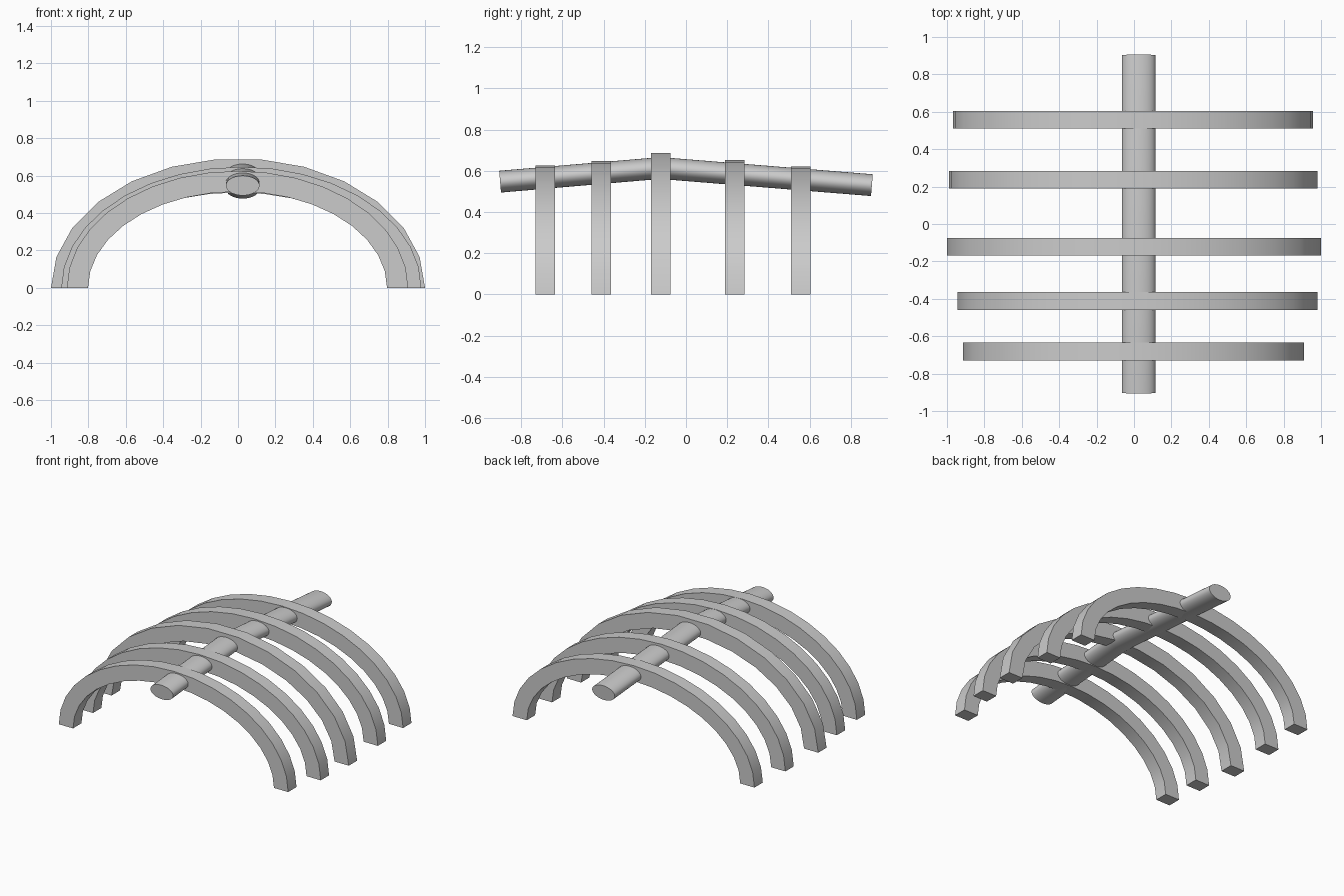
import bpy, bmesh
from math import pi, sin, cos, atan2
from mathutils import Vector

if "Cube" in bpy.data.objects:
    bpy.data.objects.remove(bpy.data.objects["Cube"])


def finish(name, bm, angle):
    bmesh.ops.recalc_face_normals(bm, faces=bm.faces)
    mesh = bpy.data.meshes.new(name)
    bm.to_mesh(mesh)
    bm.free()
    obj = bpy.data.objects.new(name, mesh)
    bpy.context.collection.objects.link(obj)
    bpy.ops.object.select_all(action='DESELECT')
    obj.select_set(True)
    bpy.context.view_layer.objects.active = obj
    bpy.ops.object.shade_smooth_by_angle(angle=angle)
    return obj


def sweep(name, rings, angle):
    """Skin a list of closed rings and cap both ends."""
    bm = bmesh.new()
    loops = [[bm.verts.new(p) for p in ring] for ring in rings]
    n = len(loops[0])
    for a, b in zip(loops, loops[1:]):
        for i in range(n):
            j = (i + 1) % n
            bm.faces.new((a[i], a[j], b[j], b[i]))
    bm.faces.new(loops[0])
    bm.faces.new(loops[-1])
    return finish(name, bm, angle)


def rib(name, y, left, right, top, segments):
    """Half-ellipse arch with a near-square section."""
    cx, rx = (left + right) / 2, (right - left) / 2
    rz = top / (cos(pi / 2 / segments) if segments % 2 else 1)
    thick_x, thick_z, half = 0.113, 0.11, 0.0475
    rings = []
    for i in range(segments + 1):
        a = pi * i / segments
        c, s = cos(a), sin(a)
        if i in (0, segments):
            s = 0
        xo, zo = cx + rx * c, rz * s
        xi, zi = cx + (rx - thick_x) * c, (rz - thick_z) * s
        rings.append([(xo, y - half, zo), (xo, y + half, zo),
                      (xi, y + half, zi), (xi, y - half, zi)])
    return sweep(name, rings, pi / 6)


# Ribs: y, left x, right x, top z, segments
ribs = [(-0.682, -0.915, 0.91, 0.625, 18),
        (-0.412, -0.945, 0.98, 0.647, 18),
        (-0.122, -1.0, 1.0, 0.687, 13),
        (0.237, -0.99, 0.98, 0.651, 18),
        (0.557, -0.968, 0.957, 0.62, 18)]
for k, spec in enumerate(ribs, 1):
    rib(f"rib_{k}", *spec)

# Spine: flattened rod with one shallow bend under the tallest rib
path = [Vector((0.025, -0.902, 0.547)),
        Vector((0.025, -0.125, 0.613)),
        Vector((0.025, 0.902, 0.53))]
rings = []
for i, p in enumerate(path):
    d = path[min(i + 1, 2)] - path[max(i - 1, 0)]
    t = atan2(d.z, d.y)
    up = Vector((0, -sin(t), cos(t)))
    rings.append([p + Vector((0.09 * cos(a), 0, 0)) + up * 0.053 * sin(a)
                  for a in (2 * pi * k / 32 for k in range(32))])
sweep("spine", rings, pi / 5)
